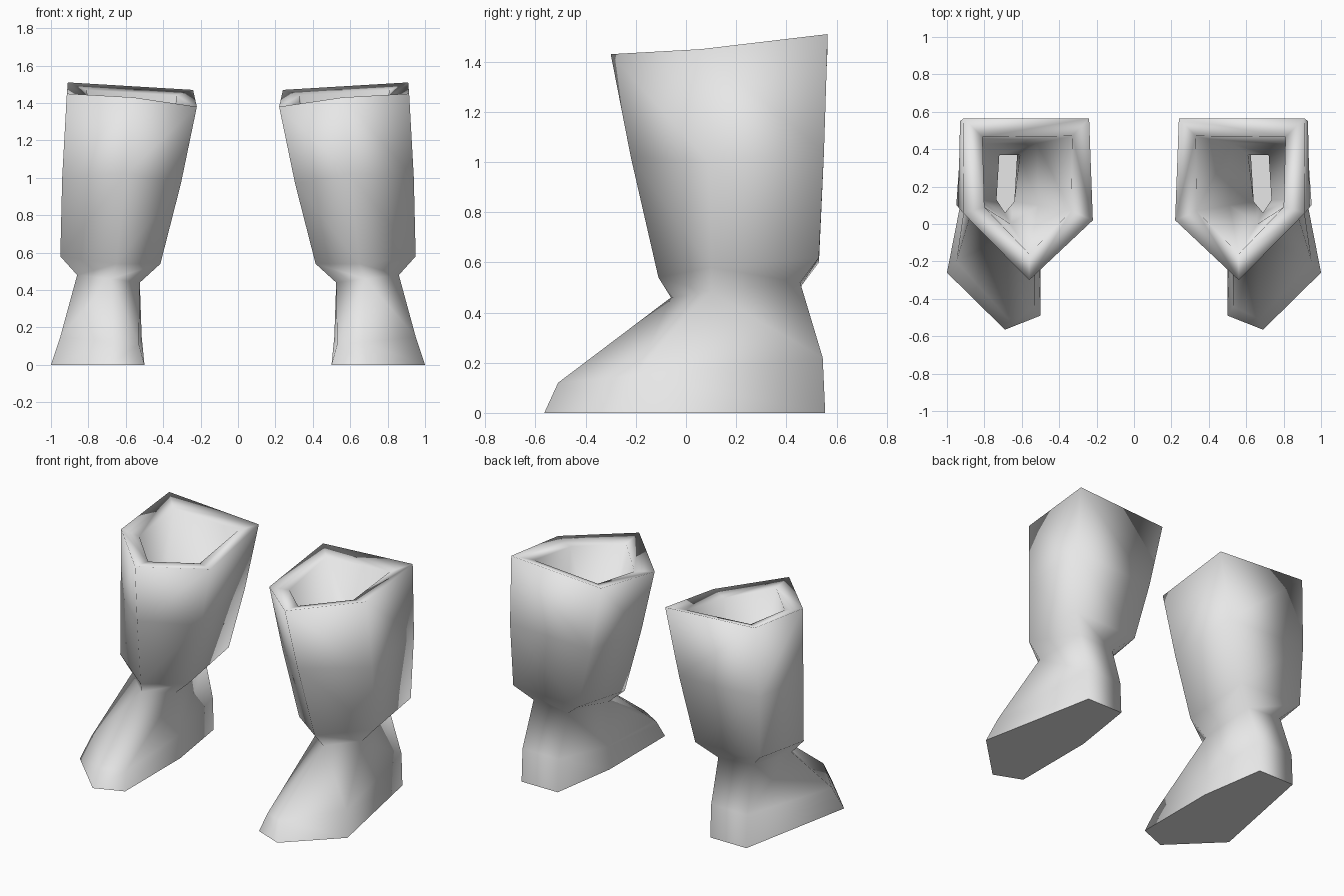
import bpy, bmesh

grey = bpy.data.materials.new("plain grey")
grey.diffuse_color = (0.8, 0.8, 0.8, 1)

# Ring corners in order: back inner, back outer, outer, front, (toe inner), inner
OUTER = [
    # sole and foot, with a split toe
    [(.57, .555, 0), (.84, .555, 0), (1.0, -.26, 0), (.69, -.565, 0), (.50, -.49, 0), (.50, .10, 0)],
    [(.57, .545, .22), (.84, .545, .22), (.95, -.20, .15), (.67, -.51, .12), (.53, -.44, .11), (.515, .10, .15)],
    # ankle
    [(.56, .455, .50), (.82, .455, .52), (.86, .10, .48), (.68, -.06, .46), (.525, .08, .44)],
    # bottom, middle and rim of the shaft
    [(.44, .53, .60), (.92, .53, .62), (.95, .10, .58), (.65, -.11, .54), (.415, .06, .54)],
    [(.33, .545, 1.02), (.93, .55, 1.04), (.94, .09, 1.0), (.60, -.22, 1.02), (.305, .04, .97)],
    [(.24, .565, 1.47), (.91, .565, 1.51), (.915, .06, 1.45), (.56, -.30, 1.43), (.22, .02, 1.38)],
]

# Lining, from the rim down to the floor
LINING = [
    [(.33, .47, 1.44), (.81, .465, 1.47), (.80, .09, 1.42), (.56, -.16, 1.41), (.335, .07, 1.37)],
    [(.52, .43, .62), (.82, .43, .64), (.83, .13, .60), (.66, .00, .58), (.51, .10, .58)],
    [(.61, .37, .49), (.72, .37, .50), (.735, .13, .48), (.69, .06, .47), (.64, .12, .46)],
    [(.62, .45, .08), (.78, .45, .08), (.85, -.10, .08), (.68, -.30, .08), (.60, .05, .08)],
]


def make_boot(name, side):
    bm = bmesh.new()
    cache = {}

    def vert(p):
        if p not in cache:
            cache[p] = bm.verts.new((p[0] * side, p[1], p[2]))
        return cache[p]

    def ring_verts(ring):
        # Five-cornered rings reuse the front corner for the inner toe corner
        pts = ring if len(ring) == 6 else ring[:4] + [ring[3]] + ring[4:]
        return [vert(p) for p in pts]

    rings = [ring_verts(r) for r in OUTER + LINING]
    for low, high in zip(rings, rings[1:]):
        for i in range(6):
            j = (i + 1) % 6
            corners = list(dict.fromkeys([low[i], low[j], high[j], high[i]]))
            if len(corners) > 2:
                bm.faces.new(corners)

    # Sole and inside floor
    caps = [bm.faces.new(list(dict.fromkeys(r))) for r in (rings[0], rings[-1])]
    bmesh.ops.recalc_face_normals(bm, faces=bm.faces)
    for f in bm.faces:
        f.smooth = True
    for f in caps:
        for e in f.edges:
            e.smooth = False

    mesh = bpy.data.meshes.new(name)
    bm.to_mesh(mesh)
    bm.free()
    mesh.materials.append(grey)
    obj = bpy.data.objects.new(name, mesh)
    bpy.context.collection.objects.link(obj)


make_boot("right_boot", 1)
make_boot("left_boot", -1)
